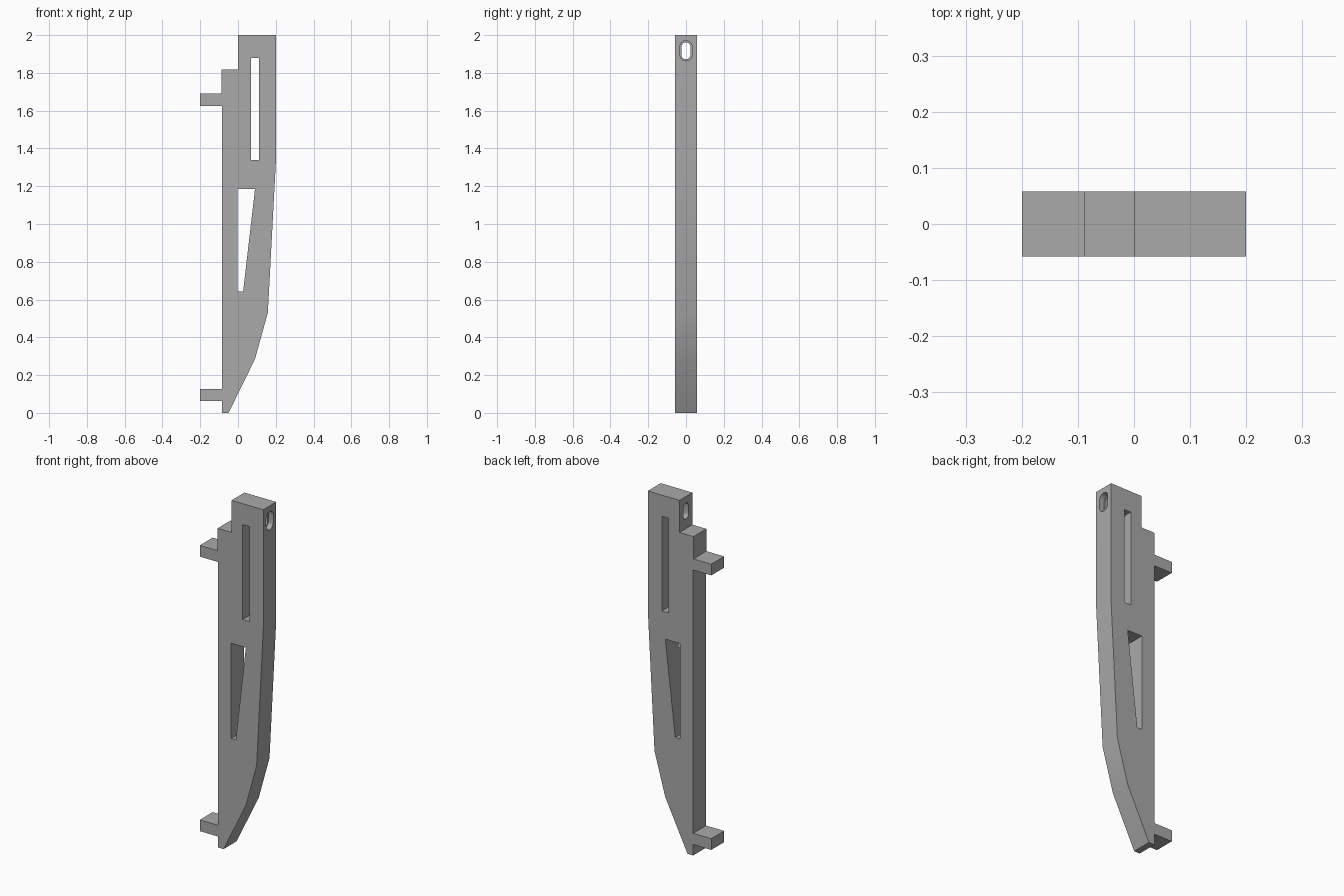
import bpy, bmesh, math
from mathutils import Vector

if "Cube" in bpy.data.objects:
    bpy.data.objects.remove(bpy.data.objects["Cube"], do_unlink=True)

HALF_DEPTH = 0.058

grey = bpy.data.materials.new("plain grey")
grey.use_nodes = True
colour = (0.4, 0.4, 0.4, 1)
grey.diffuse_color = colour
grey.node_tree.nodes["Principled BSDF"].inputs["Base Color"].default_value = colour


def prism(name, points, sweep):
    """Extrude a closed 3D outline along the sweep vector."""
    bm = bmesh.new()
    face = bm.faces.new([bm.verts.new(p) for p in points])
    new = bmesh.ops.extrude_face_region(bm, geom=[face])["geom"]
    bmesh.ops.translate(bm, vec=Vector(sweep),
                        verts=[v for v in new if isinstance(v, bmesh.types.BMVert)])
    bmesh.ops.recalc_face_normals(bm, faces=bm.faces)
    mesh = bpy.data.meshes.new(name)
    bm.to_mesh(mesh)
    bm.free()
    mesh.materials.append(grey)
    obj = bpy.data.objects.new(name, mesh)
    bpy.context.collection.objects.link(obj)
    return obj


def plate(name, outline, half):
    """Prism with a front outline, running through the depth."""
    return prism(name, [(x, -half, z) for x, z in outline], (0, 2 * half, 0))


def oval(name, x0, x1, radius, z_mid, straight):
    """Upright rounded slot running along x."""
    points = []
    for i in range(32):
        a = math.pi * (i + 0.5) / 16
        shift = straight / 2 if math.sin(a) > 0 else -straight / 2
        points.append((x0, radius * math.cos(a), z_mid + shift + radius * math.sin(a)))
    return prism(name, points, (x1 - x0, 0, 0))


# Blade body with its two side pegs and curved outer edge
body = plate("bracket_body", [
    (-0.05, 0), (0.09, 0.285), (0.158, 0.53), (0.2, 1.32), (0.2, 2), (0, 2),
    (0, 1.817), (-0.088, 1.817), (-0.088, 1.69), (-0.2, 1.69), (-0.2, 1.626),
    (-0.086, 1.626), (-0.086, 0.126), (-0.2, 0.126), (-0.2, 0.062),
    (-0.086, 0.062), (-0.086, 0)], HALF_DEPTH)

# Openings through the depth, and the stepped bolt hole across the top
cutters = [
    plate("slot_cutter", [(0.07, 1.34), (0.112, 1.34), (0.112, 1.88), (0.07, 1.88)], 0.2),
    plate("wedge_cutter", [(-0.003, 0.642), (0.027, 0.642), (0.09, 1.185), (-0.003, 1.185)], 0.2),
    oval("bolt_hole_cutter", -0.1, 0.3, 0.024, 1.917, 0.042),
    oval("bolt_recess_cutter", 0.17, 0.3, 0.032, 1.917, 0.042),
]

bpy.context.view_layer.objects.active = body
body.select_set(True)
for cutter in cutters:
    cut = body.modifiers.new(cutter.name, "BOOLEAN")
    cut.operation = "DIFFERENCE"
    cut.solver = "EXACT"
    cut.object = cutter
    bpy.ops.object.modifier_apply(modifier=cut.name)
    bpy.data.objects.remove(cutter, do_unlink=True)

bpy.ops.object.shade_smooth_by_angle(angle=math.radians(30))
